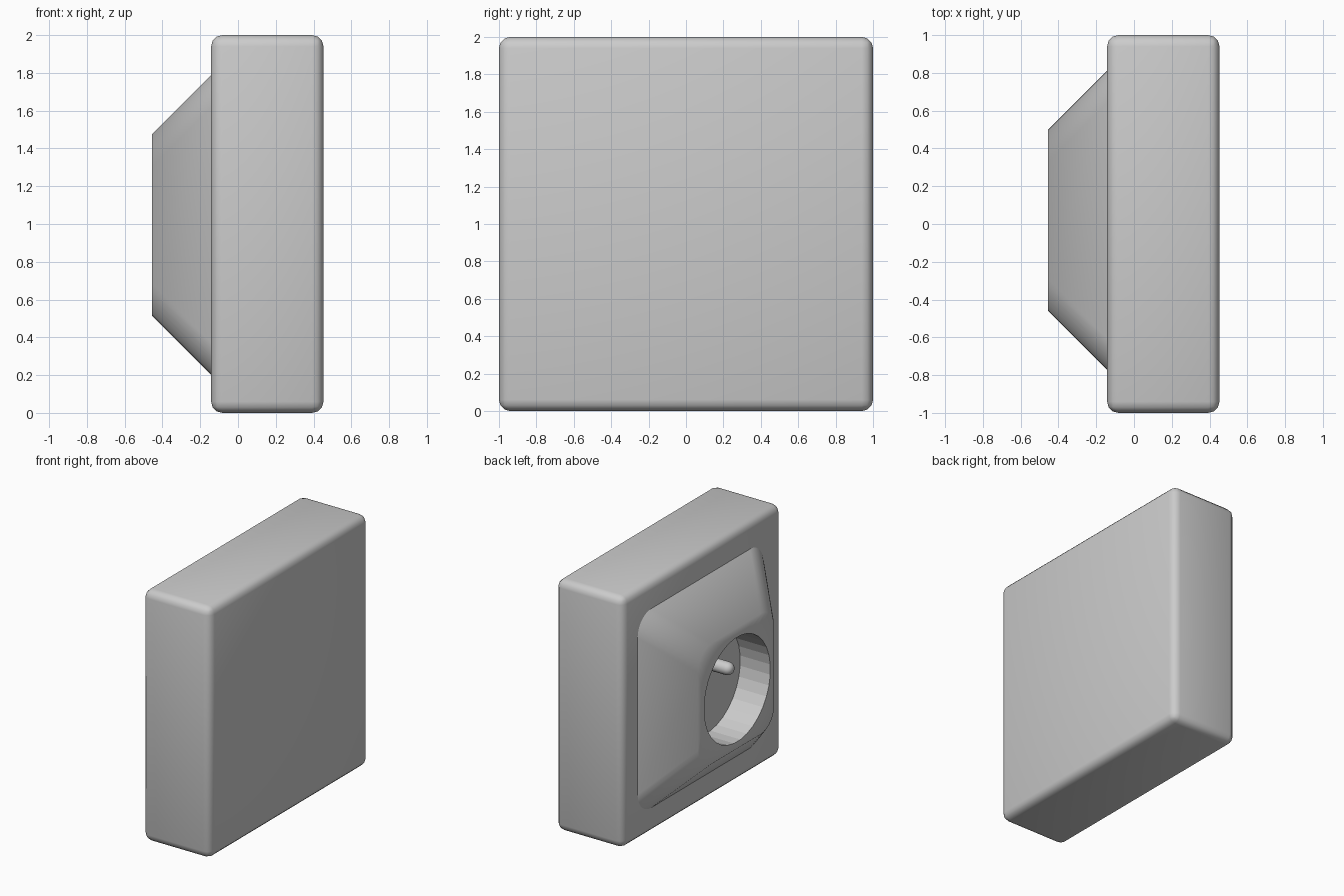
import bpy, bmesh
from math import sin, cos, pi, radians

if "Cube" in bpy.data.objects:
    bpy.data.objects.remove(bpy.data.objects["Cube"])

CY, CZ = 0.02, 0.995   # centre of the raised socket
N = 8                  # points per quarter turn


def finish(name, bm, angle, flat=()):
    flat = [f.index for f in flat]
    bmesh.ops.recalc_face_normals(bm, faces=bm.faces[:])
    me = bpy.data.meshes.new(name)
    bm.to_mesh(me)
    bm.free()
    ob = bpy.data.objects.new(name, me)
    bpy.context.collection.objects.link(ob)
    bpy.ops.object.select_all(action='DESELECT')
    ob.select_set(True)
    bpy.context.view_layer.objects.active = ob
    bpy.ops.object.shade_smooth_by_angle(angle=radians(angle))
    for i in flat:
        me.polygons[i].use_smooth = False
    return ob


def rounded_square(bm, x, half, r):
    loop = []
    for q in range(4):
        mid = pi / 2 * q + pi / 4
        c = (half - r) * 2 ** 0.5
        for k in range(N):
            a = pi / 2 * (q + k / (N - 1))
            loop.append(bm.verts.new((x, CY + c * cos(mid) + r * cos(a),
                                      CZ + c * sin(mid) + r * sin(a))))
    return loop


def circle(bm, x, r, cy, cz):
    return [bm.verts.new((x, cy + r * cos(a), cz + r * sin(a)))
            for a in (pi / 2 * (i + 0.5) / N for i in range(4 * N))]


def bridge(bm, a, b):
    n = len(a)
    return [bm.faces.new((a[i], a[(i + 1) % n], b[(i + 1) % n], b[i])) for i in range(n)]


# Square back box with rounded edges
bm = bmesh.new()
bmesh.ops.create_cube(bm, size=1)
for v in bm.verts:
    v.co = (0.155 + v.co.x * 0.595, v.co.y * 2, 1 + v.co.z * 2)
bmesh.ops.bevel(bm, geom=bm.edges[:], offset=0.06, segments=3, profile=0.5, affect='EDGES')
finish("back_box", bm, 35)

# Sloped socket cover with a round recess
bm = bmesh.new()
base = rounded_square(bm, -0.14, 0.795, 0.17)
front = rounded_square(bm, -0.455, 0.48, 0.17)
rim = circle(bm, -0.455, 0.417, 0.005, 0.985)
floor = circle(bm, -0.19, 0.417, 0.005, 0.985)
bridge(bm, base, front)
bridge(bm, front, rim)
walls = bridge(bm, rim, floor)
walls.append(bm.faces.new(floor))
bm.faces.index_update()
finish("socket_cover", bm, 50, walls)

# Earth pin with a domed tip
bm = bmesh.new()
R = 0.05
rings = [circle(bm, -0.18, R, 0.005, 1.13)]
for t in range(5):
    a = pi / 2 * t / 5
    rings.append(circle(bm, -0.37 - R * sin(a), R * cos(a), 0.005, 1.13))
for a, b in zip(rings, rings[1:]):
    bridge(bm, a, b)
bm.faces.new(rings[-1])
finish("earth_pin", bm, 40)
